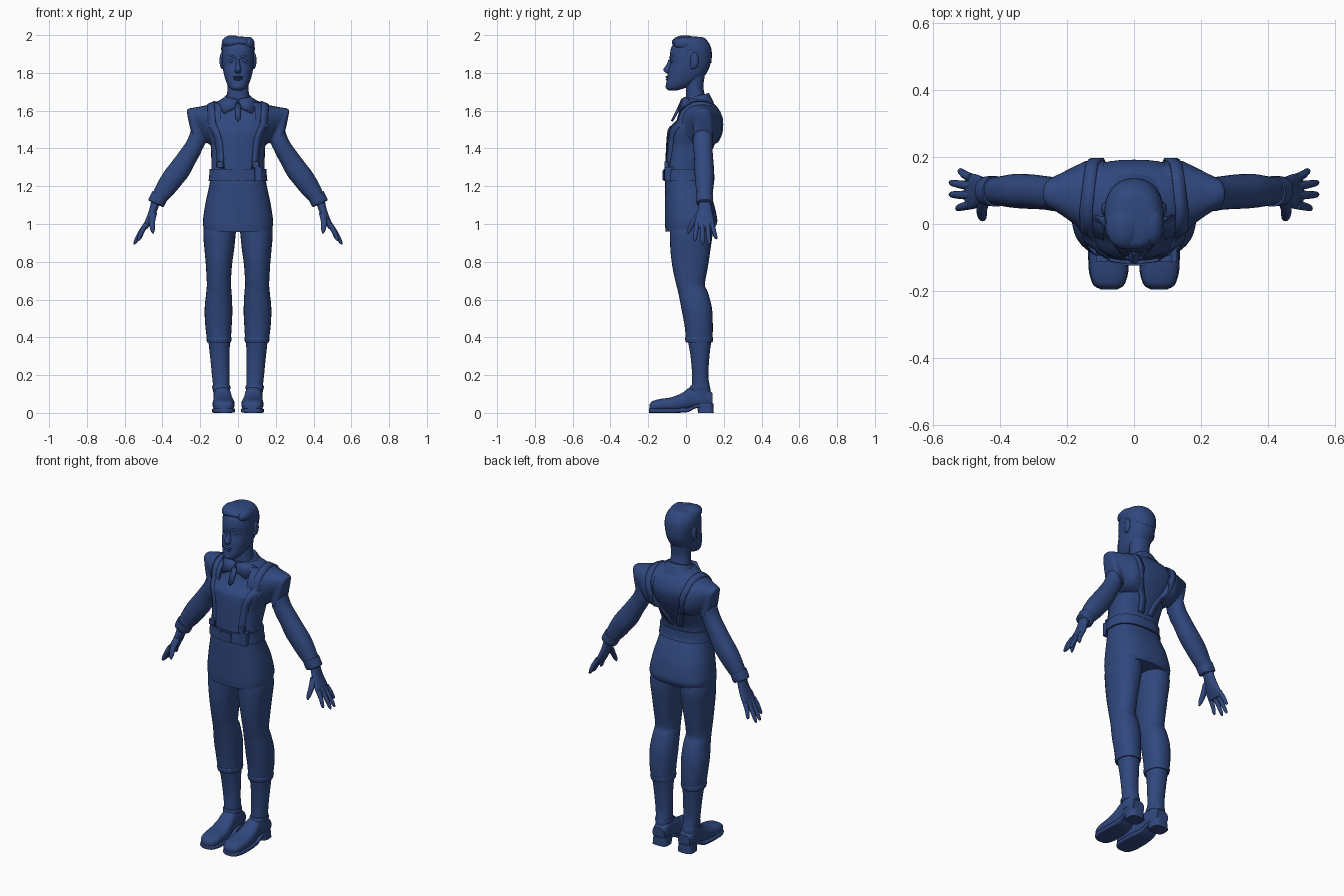
import bpy, bmesh, math
from mathutils import Vector
from mathutils.bvhtree import BVHTree

mat = bpy.data.materials.new("navy")
mat.diffuse_color = (0.03, 0.065, 0.21, 1)


def finish(name, verts, faces, mirror=False, thick=0):
    me = bpy.data.meshes.new(name)
    me.from_pydata(verts, [], faces)
    bm = bmesh.new()
    bm.from_mesh(me)
    bmesh.ops.recalc_face_normals(bm, faces=bm.faces)
    bm.to_mesh(me)
    bm.free()
    ob = bpy.data.objects.new(name, me)
    bpy.context.collection.objects.link(ob)
    me.materials.append(mat)
    if thick:
        s = ob.modifiers.new("thickness", 'SOLIDIFY')
        s.thickness, s.offset = thick, 0
    if mirror:
        ob.modifiers.new("mirror", 'MIRROR')
    return verts, faces


def smooth_rings(rings, k):
    """Monotone interpolation between ring parameters."""
    def tangent(i, j):
        if i in (0, len(rings) - 1):
            return rings[1][j] - rings[0][j] if i == 0 else rings[-1][j] - rings[-2][j]
        a, b = rings[i][j] - rings[i - 1][j], rings[i + 1][j] - rings[i][j]
        return 0 if a * b <= 0 else 2 * a * b / (a + b)
    out = []
    for i in range(len(rings) - 1):
        for s in range(k):
            t = s / k
            h = (2*t**3 - 3*t*t + 1, t**3 - 2*t*t + t, 3*t*t - 2*t**3, t**3 - t*t)
            out.append([h[0] * rings[i][j] + h[1] * tangent(i, j) + h[2] * rings[i + 1][j]
                        + h[3] * tangent(i + 1, j) for j in range(7)])
    return out + [list(rings[-1])]


def loft(name, rings, n=28, k=4, power=2.2, mirror=False, swap=False):
    """Ring: (x, z) of one side, (x, z) of the other side, y range, optional tilt in y."""
    rings = smooth_rings([tuple(r) + (0,) * (7 - len(r)) for r in rings], k)
    verts, e = [], 2 / power
    for xa, za, xb, zb, y0, y1, tilt in rings:
        for i in range(n):
            a = 2 * math.pi * i / n
            c, s = (math.copysign(abs(f(a)) ** e, f(a)) for f in (math.cos, math.sin))
            x, z = (xa + xb) / 2 + c * (xa - xb) / 2, (za + zb) / 2 + c * (za - zb) / 2
            y = (y0 + y1) / 2 + s * (y1 - y0) / 2
            z += tilt * s * (y1 - y0) / 2
            verts.append((x, z, y) if swap else (x, y, z))
    m = len(rings)
    faces = [(r*n + i, r*n + (i+1) % n, (r+1)*n + (i+1) % n, (r+1)*n + i)
             for r in range(m - 1) for i in range(n)]
    faces += [tuple(range(n)), tuple(range((m - 1) * n, m * n))]
    return finish(name, verts, faces, mirror)


def level(rows):
    """Rows (half width, z, y front, y back, tilt) to centred rings."""
    return [(r[0], r[1], -r[0], r[1]) + tuple(r[2:]) for r in rows]


def tube(name, pts, radii, **kw):
    rings = []
    for i, p in enumerate(pts):
        a, b = pts[max(i - 1, 0)], pts[min(i + 1, len(pts) - 1)]
        d = Vector((b[0] - a[0], b[2] - a[2])).normalized() * radii[i]
        rings.append((p[0] - d.y, p[2] + d.x, p[0] + d.y, p[2] - d.x, p[1] - radii[i], p[1] + radii[i]))
    loft(name, rings, n=12, k=3, power=2, mirror=True, **kw)


def ball(name, c, r, mirror=False):
    rows = [(c[0] + r[0]*math.cos(t), c[2] + r[2]*math.sin(t), c[0] - r[0]*math.cos(t),
             c[2] + r[2]*math.sin(t), c[1] - r[1]*math.cos(t), c[1] + r[1]*math.cos(t))
            for t in (math.radians(d) for d in range(-88, 89, 16))]
    loft(name, rows, n=20, k=1, power=2, mirror=mirror)


def box(name, c, s, mirror=False):
    loft(name, [(c[0] + s[0]/2, z, c[0] - s[0]/2, z, c[1] - s[1]/2, c[1] + s[1]/2)
                for z in (c[2] - s[2]/2, c[2] + s[2]/2)], k=1, power=8, mirror=mirror)


# jacket body and belt
torso = loft("jacket_body", level([
    (.180, .972, -.108, .155, .1), (.186, 1.01, -.111, .166, .05), (.174, 1.1, -.112, .15),
    (.153, 1.2, -.112, .11), (.145, 1.25, -.110, .09), (.141, 1.3, -.110, .09),
    (.143, 1.4, -.106, .137), (.155, 1.45, -.103, .162), (.172, 1.5, -.096, .183),
    (.185, 1.55, -.05, .192), (.170, 1.6, -.025, .178), (.13, 1.64, -.01, .145),
    (.07, 1.665, .0, .12)]), n=40, power=2.5)
loft("belt", level([(.156, 1.228, -.119, .106), (.153, 1.25, -.119, .1), (.15, 1.29, -.118, .099)]),
     n=40, k=2, power=2.5)
box("belt_buckle", (0, -.117, 1.258), (.075, .014, .05))
box("belt_pouch", (.108, -.088, 1.265), (.04, .05, .075))
box("strap_buckle", (.095, -.103, 1.315), (.035, .022, .03), True)

# padded shoulders and sleeves
cap = loft("shoulder_cap", [
    (.09, 1.645, .09, 1.40, -.05, .19), (.14, 1.634, .125, 1.41, -.035, .19),
    (.20, 1.622, .150, 1.42, .0, .172), (.262, 1.61, .165, 1.43, .035, .147),
    (.271, 1.60, .172, 1.428, .037, .143), (.262, 1.545, .178, 1.42, .036, .142),
    (.250, 1.495, .185, 1.40, .035, .142)], mirror=True, power=2.4)
loft("sleeve", [
    (.235, 1.55, .17, 1.43, .042, .138), (.248, 1.50, .185, 1.405, .038, .14),
    (.268, 1.445, .200, 1.37, .038, .14), (.305, 1.39, .225, 1.325, .043, .143),
    (.350, 1.33, .262, 1.255, .045, .148), (.392, 1.275, .298, 1.21, .047, .15),
    (.425, 1.22, .335, 1.165, .052, .145), (.462, 1.14, .39, 1.11, .06, .137)], mirror=True)
loft("cuff", [(.452, 1.175, .372, 1.135, .052, .143), (.475, 1.13, .392, 1.092, .055, .143),
              (.470, 1.122, .40, 1.09, .062, .137)], k=2, mirror=True)

# hands
loft("palm", [(.455, 1.14, .415, 1.11, .07, .13), (.472, 1.07, .434, 1.055, .06, .14),
              (.495, 1.01, .463, 1.0, .045, .15), (.508, .98, .482, .972, .05, .147)], mirror=True)
for nm, y0, tip in (("index", .058, (.53, .046, .91)), ("middle", .086, (.551, .088, .892)),
                    ("ring", .113, (.551, .124, .892)), ("little", .137, (.522, .16, .92))):
    a, b = Vector((.485, y0, 1.0)), Vector(tip)
    tube(nm + "_finger", [a, a.lerp(b, .5) + Vector((.004, 0, 0)), a.lerp(b, .9), b], (.014, .012, .009, .003))
tube("thumb", [(.447, .075, 1.06), (.455, .04, 1.01), (.452, .02, .97), (.45, .013, .95)], (.019, .016, .012, .004))

# suspender straps wrapped over the shoulders
trees = [BVHTree.FromPolygons(*t) for t in (torso, cap)]
path = [(229, .09), (180, .105), (135, .138), (90, .143), (45, .125), (0, .085), (-40, .045), (-74, .028)]
verts = []
for (a0, x0), (a1, x1) in zip(path, path[1:]):
    for s in range(5):
        a, x = math.radians(a0 + (a1 - a0) * s / 5), x0 + (x1 - x0) * s / 5
        d = Vector((0, math.cos(a), math.sin(a)))
        for w in (-.018, .018):
            o = Vector((x + w, .04, 1.45))
            hits = [h[3] for h in (t.ray_cast(o, d) for t in trees) if h[0]]
            verts.append(o + d * (max(hits) + .003))
finish("suspender_strap", verts, [(i, i + 1, i + 3, i + 2) for i in range(0, len(verts) - 2, 2)], True, .01)

# neck and collar
loft("neck", level([(.075, 1.62, -.01, .12), (.058, 1.68, .0, .1), (.056, 1.73, .0, .092),
                    (.06, 1.79, -.01, .1)]))
loft("collar_stand", level([(.12, 1.632, -.022, .148, .1), (.085, 1.652, -.018, .135, .2),
                            (.066, 1.677, -.008, .12, .25), (.058, 1.677, .0, .11, .25)]), k=3)
finish("collar_flap", [(.004, -.02, 1.66), (.065, .0, 1.672), (.115, .03, 1.64), (.075, -.035, 1.585),
                       (.018, -.04, 1.615)], [(0, 1, 2, 3, 4)], True, .012)
finish("collar_placket", [(0, -.027, 1.64), (.014, -.032, 1.62), (.012, -.068, 1.555), (0, -.075, 1.545)],
       [(0, 1, 2, 3)], True, .012)

# head
loft("head", level([
    (.024, 1.708, -.092, -.045), (.042, 1.718, -.102, -.01), (.057, 1.74, -.105, .04),
    (.07, 1.775, -.1, .09), (.078, 1.81, -.095, .115), (.083, 1.85, -.084, .13),
    (.086, 1.89, -.085, .135), (.086, 1.93, -.08, .132), (.075, 1.96, -.06, .115),
    (.05, 1.98, -.03, .08), (.01, 1.985, .02, .04)]), power=2.3)
loft("nose", level([(.007, 1.872, -.092, -.06), (.011, 1.845, -.103, -.06), (.017, 1.817, -.12, -.06),
                    (.018, 1.806, -.113, -.06), (.008, 1.797, -.1, -.06)]), n=16)
ball("upper_lip", (0, -.098, 1.778), (.027, .011, .006))
ball("lower_lip", (0, -.098, 1.766), (.023, .01, .006))
ball("chin", (0, -.088, 1.728), (.028, .02, .02))
ball("eye", (.034, -.069, 1.862), (.016, .013, .009), True)
tube("eyebrow", [(.012, -.083, 1.88), (.035, -.078, 1.889), (.06, -.058, 1.885)], (.006, .006, .003))
ball("ear", (.086, .045, 1.865), (.012, .022, .042), True)
ball("ear_lobe", (.084, .035, 1.838), (.009, .012, .018), True)

# parted hair
loft("hair_cap", level([
    (.084, 1.90, -.06, .134, -.5), (.089, 1.925, -.074, .137, -.3), (.088, 1.945, -.075, .135, -.2),
    (.078, 1.972, -.062, .118, -.1), (.055, 1.988, -.04, .09, 0), (.012, 1.993, .0, .04, 0)]))
ball("hair_long_side", (-.03, -.005, 1.962), (.056, .07, .037))
ball("hair_short_side", (.054, .0, 1.955), (.034, .065, .036))

# trousers
loft("trouser_leg", [
    (.172, 1.03, .005, 1.03, -.08, .135), (.184, .95, .012, .95, -.086, .14), (.178, .87, .02, .87, -.083, .13),
    (.17, .78, .032, .78, -.073, .117), (.165, .68, .038, .68, -.052, .1), (.168, .64, .034, .64, -.042, .115),
    (.177, .54, .03, .54, -.022, .139), (.172, .45, .034, .45, -.006, .142),
    (.163, .385, .038, .385, .0, .14)], mirror=True)
loft("trouser_hem", [(.165, .402, .036, .402, -.003, .142), (.167, .39, .034, .39, -.005, .144),
                     (.163, .372, .038, .372, .0, .14)], k=2, mirror=True)

# boots
loft("boot_shaft", [(.158, .39, .042, .39, .008, .135), (.148, .3, .045, .3, .024, .124),
                    (.138, .2, .045, .2, .032, .118), (.132, .14, .045, .14, .03, .126),
                    (.13, .07, .04, .07, .02, .135)], mirror=True)
loft("ankle_band", [(.136, .145, .042, .145, .026, .125), (.137, .135, .04, .135, .02, .128),
                    (.134, .122, .042, .122, .018, .13)], k=2, mirror=True)
loft("boot_foot", [
    (.1, -.193, .05, -.193, .02, .045), (.118, -.182, .032, -.182, .012, .06),
    (.132, -.14, .019, -.14, .01, .073), (.135, -.08, .018, -.08, .01, .082),
    (.131, -.02, .028, -.02, .012, .106), (.127, .03, .036, .03, .025, .138),
    (.128, .09, .038, .09, .03, .14), (.122, .14, .046, .14, .035, .105)], power=2.6, mirror=True, swap=True)
loft("boot_sole", [(.1, -.195, .05, -.195, .0, .024), (.121, -.183, .03, -.183, .0, .025),
                   (.136, -.13, .016, -.13, .0, .025), (.137, -.07, .016, -.07, .0, .025),
                   (.131, .0, .026, .0, .002, .026), (.126, .05, .036, .05, .024, .044),
                   (.126, .08, .038, .08, .03, .05)], power=5, mirror=True, swap=True)
loft("boot_heel", [(.13, 0, .036, 0, .065, .147), (.126, .05, .04, .05, .055, .145)],
     k=1, power=3.5, mirror=True)

bpy.ops.object.select_all(action='SELECT')
bpy.context.view_layer.objects.active = bpy.context.scene.objects["head"]
bpy.ops.object.shade_smooth_by_angle(angle=math.radians(40))
